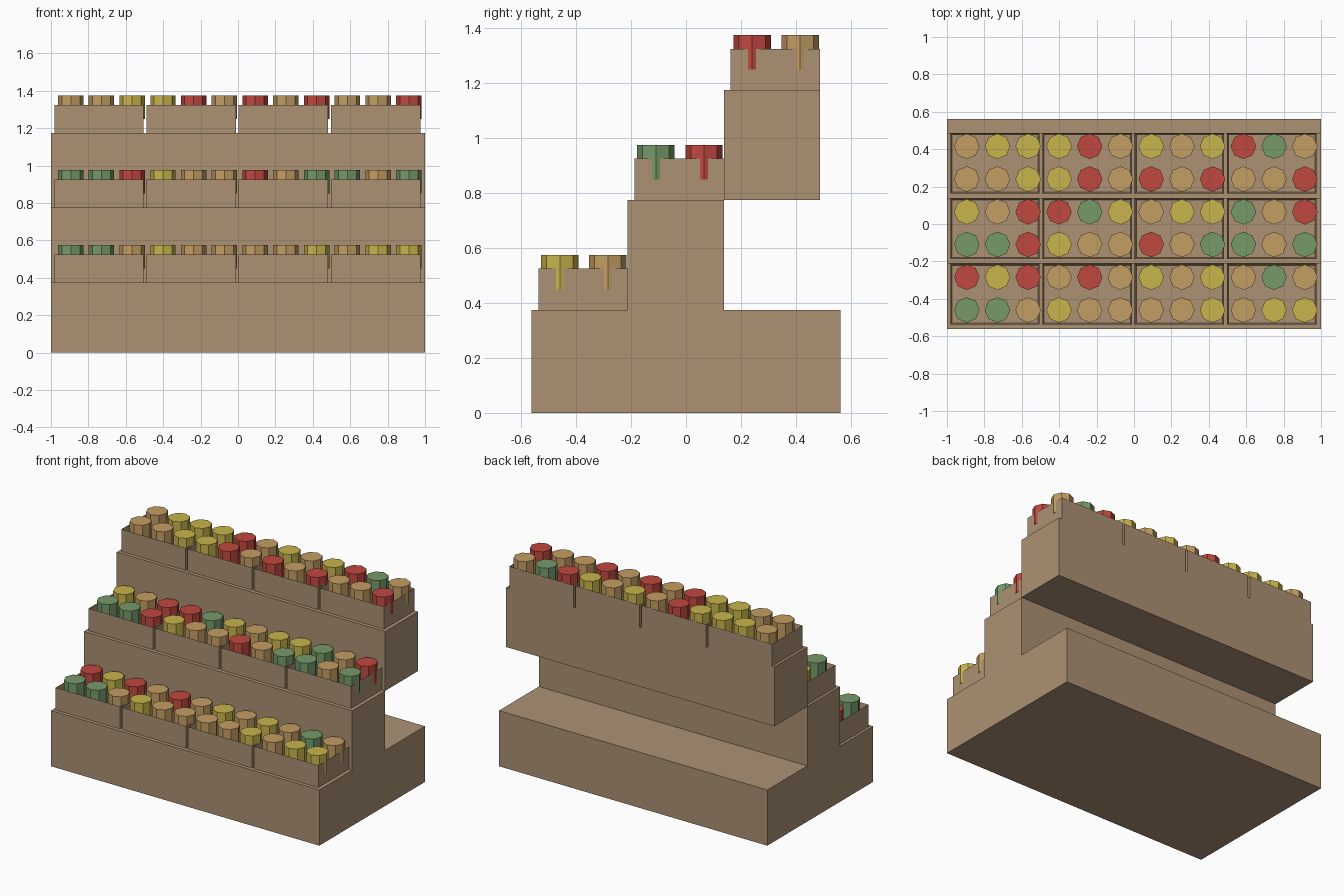
import bpy
import bmesh
from mathutils import Matrix, Vector

cube = bpy.data.objects.get("Cube")
if cube:
    bpy.data.objects.remove(cube, do_unlink=True)


def make_material(name, rgb):
    mat = bpy.data.materials.new(name)
    mat.use_nodes = True
    mat.diffuse_color = (*rgb, 1)
    mat.node_tree.nodes["Principled BSDF"].inputs["Base Color"].default_value = (*rgb, 1)
    return mat


wood = make_material("light_brown_wood", (0.413, 0.285, 0.174))
jar_colours = {
    "T": make_material("tan", (0.55, 0.34, 0.125)),
    "Y": make_material("yellow", (0.58, 0.46, 0.073)),
    "R": make_material("red", (0.53, 0.065, 0.05)),
    "G": make_material("green", (0.18, 0.32, 0.14)),
}


def finish(name, bm, mat):
    mesh = bpy.data.meshes.new(name)
    bm.to_mesh(mesh)
    bm.free()
    mesh.materials.append(mat)
    obj = bpy.data.objects.new(name, mesh)
    bpy.context.collection.objects.link(obj)
    return obj


def box_mesh(low, high):
    low, high = Vector(low), Vector(high)
    bm = bmesh.new()
    bmesh.ops.create_cube(bm, size=1, matrix=Matrix.Translation((low + high) / 2)
                          @ Matrix.Diagonal((*(high - low), 1)))
    return bm


def crate(name, low, high, wall, depth):
    # Box with a recessed tray in its top
    bm = box_mesh(low, high)
    bm.normal_update()
    top = max(bm.faces, key=lambda f: f.calc_center_median().z)
    bmesh.ops.inset_region(bm, faces=[top], thickness=wall)
    bmesh.ops.translate(bm, verts=top.verts[:], vec=(0, 0, -depth))
    finish(name, bm, wood)


def jar(name, x, y, z, mat):
    # Eight-sided jar standing on z
    bm = bmesh.new()
    bmesh.ops.create_cone(bm, cap_ends=True, segments=8, radius1=JAR_RADIUS, radius2=JAR_RADIUS,
                          depth=JAR_HEIGHT, matrix=Matrix.Translation((x, y, z + JAR_HEIGHT / 2)))
    finish(name, bm, mat)


FRONT = -0.5625
TIER_DEPTH = 0.35
BASE_HEIGHT = 0.375
TIER_RISE = 0.4
CRATE_HEIGHT = 0.15
CRATE_WIDTH = 0.478
CRATE_PITCH = 0.493
JAR_RADIUS = 0.068
JAR_HEIGHT = 0.125

# Stepped stand: deep base, upright middle, overhanging top
finish("stand_base", box_mesh((-1, FRONT, 0), (1, -FRONT, BASE_HEIGHT)), wood)
for tier, name in ((1, "stand_middle"), (2, "stand_top")):
    y = FRONT + tier * TIER_DEPTH
    z = BASE_HEIGHT + tier * TIER_RISE
    finish(name, box_mesh((-1, y, z - TIER_RISE), (1, y + TIER_DEPTH, z)), wood)

# Jar colours per tier: front row, then back row
layout = [
    ("GGTYTTTTYTYY", "RYRTRTYTYTGT"),
    ("GGRYTTRTGGTG", "YTRRGYTYYGTR"),
    ("TTYYRTRTRTTR", "TYYYRTYTYRGT"),
]

# Four crates on each tier, each holding two rows of three jars
for tier, rows in enumerate(layout):
    y = FRONT + tier * TIER_DEPTH
    z = BASE_HEIGHT + tier * TIER_RISE
    for c in range(4):
        x = -0.982 + c * CRATE_PITCH
        crate(f"crate_{tier + 1}_{c + 1}", (x, y + 0.025, z),
              (x + CRATE_WIDTH, y + TIER_DEPTH, z + CRATE_HEIGHT), 0.012, CRATE_HEIGHT / 2)
    for r, row in enumerate(rows):
        for i, letter in enumerate(row):
            x = -0.894 + (i // 3) * CRATE_PITCH + (i % 3) * 0.164
            jar(f"jar_{tier + 1}_{r + 1}_{i + 1}", x, y + 0.103 + r * 0.175,
                z + CRATE_HEIGHT / 2, jar_colours[letter])
